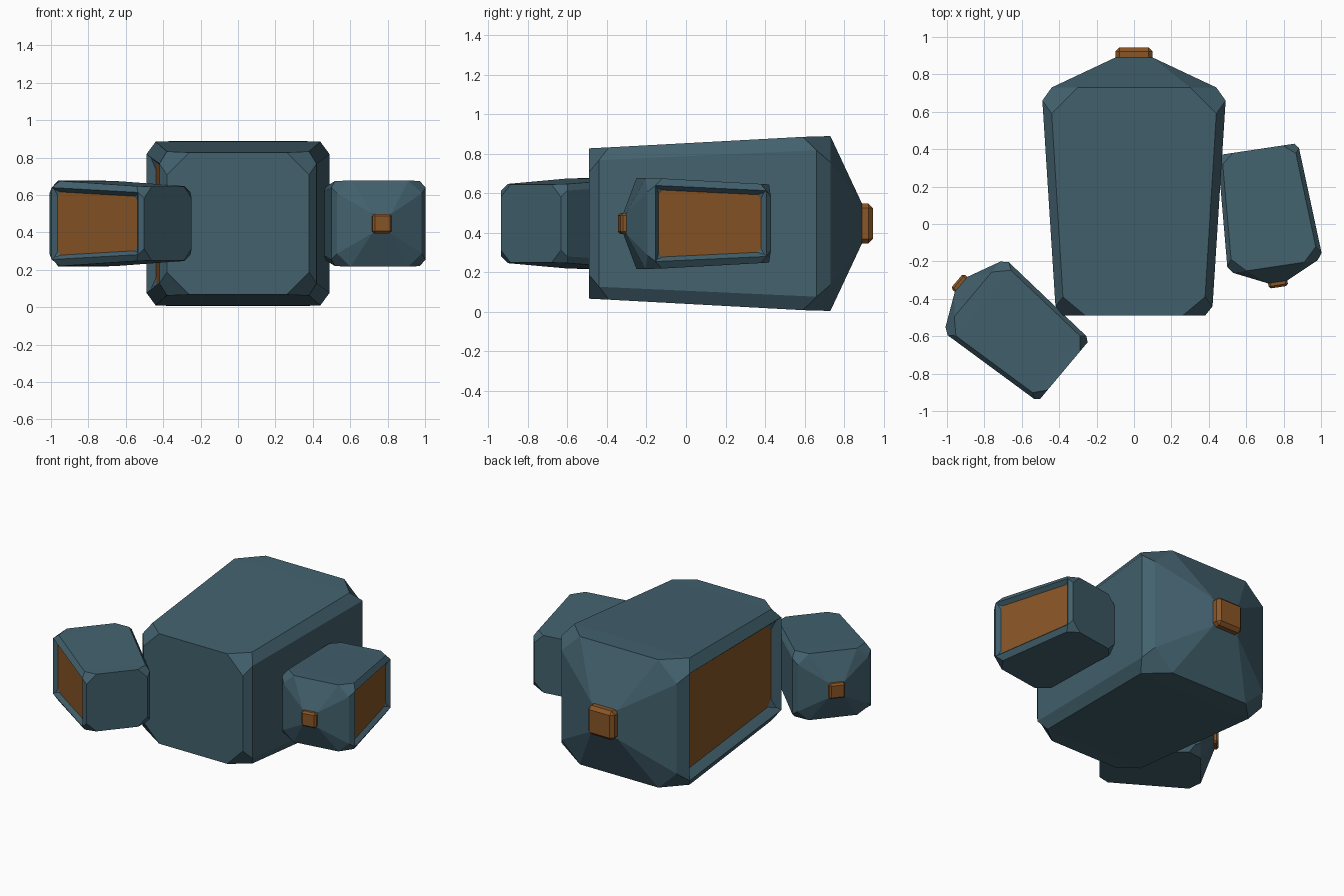
import bpy, bmesh
from math import radians
from mathutils import Matrix, Vector

cube = bpy.data.objects.get("Cube")
if cube:
    bpy.data.objects.remove(cube, do_unlink=True)


def material(name, color):
    m = bpy.data.materials.new(name)
    m.use_nodes = True
    m.diffuse_color = color
    m.node_tree.nodes["Principled BSDF"].inputs["Base Color"].default_value = color
    return m


teal = material("slate teal", (0.055, 0.12, 0.155, 1))
amber = material("burnt amber", (0.25, 0.093, 0.02, 1))

# Body rings: y of top edge, y of side edge, half width, half height,
# half width of the top face, half height of the side face
RINGS = [
    (-0.49, -0.49, 0.38, 0.38, 0.26, 0.26),
    (-0.39, -0.44, 0.42, 0.385, 0.38, 0.32),
    (0.59, 0.66, 0.49, 0.438, 0.44, 0.37),
    (0.73, 0.73, 0.44, 0.442, 0.30, 0.31),
    (0.89, 0.89, 0.10, 0.10, 0.10, 0.10),
]


def ring_points(top_y, side_y, w, h, tw, sh):
    half = [(tw, top_y, h), (w, side_y, sh), (w, side_y, -sh), (tw, top_y, -h)]
    return half + [(-x, y, z) for x, y, z in reversed(half)]


def add_object(name, bm, matrix, mats):
    bmesh.ops.recalc_face_normals(bm, faces=bm.faces)
    mesh = bpy.data.meshes.new(name)
    bm.to_mesh(mesh)
    bm.free()
    for m in mats:
        mesh.materials.append(m)
    ob = bpy.data.objects.new(name, mesh)
    ob.matrix_world = matrix
    bpy.context.collection.objects.link(ob)


def pod_body(name, matrix):
    bm = bmesh.new()
    rings = [[bm.verts.new(p) for p in ring_points(*r)] for r in RINGS]
    for a, b in zip(rings, rings[1:]):
        for i in range(8):
            j = (i + 1) % 8
            bm.faces.new((a[i], a[j], b[j], b[i]))
    bm.faces.new(rings[0])
    bm.faces.new(rings[-1])
    bmesh.ops.remove_doubles(bm, verts=bm.verts, dist=0.001)
    bmesh.ops.recalc_face_normals(bm, faces=bm.faces)
    # Recessed coloured panel on the -x side
    panel = min(bm.faces, key=lambda f: f.normal.x - f.calc_area())
    bmesh.ops.inset_individual(bm, faces=[panel], thickness=0.06, depth=-0.05)
    panel.material_index = 1
    bmesh.ops.bevel(bm, geom=list(panel.verts), offset=0.04, segments=1,
                    affect='VERTICES', material=0)
    add_object(name, bm, matrix, [teal, amber])


def nose_cap(name, matrix):
    bm = bmesh.new()
    bmesh.ops.create_cube(bm, size=1)
    bmesh.ops.scale(bm, vec=Vector((0.2, 0.09, 0.2)), verts=bm.verts)
    bmesh.ops.translate(bm, vec=Vector((0, 0.9, 0)), verts=bm.verts)
    bmesh.ops.bevel(bm, geom=bm.edges[:], offset=0.022, segments=1, affect='EDGES')
    add_object(name, bm, matrix, [amber])


# One large pod and two small copies
PODS = [
    ("main", (0, 0), 0, 1),
    ("left", (0.70, 0.148), 188.5, 0.52),
    ("right", (-0.57, -0.62), 50, 0.52),
]
for label, (x, y), yaw, size in PODS:
    place = (Matrix.Translation((x, y, 0.447))
             @ Matrix.Rotation(radians(yaw), 4, 'Z') @ Matrix.Scale(size, 4))
    pod_body(label + "_pod_body", place)
    nose_cap(label + "_pod_nose_cap", place)
